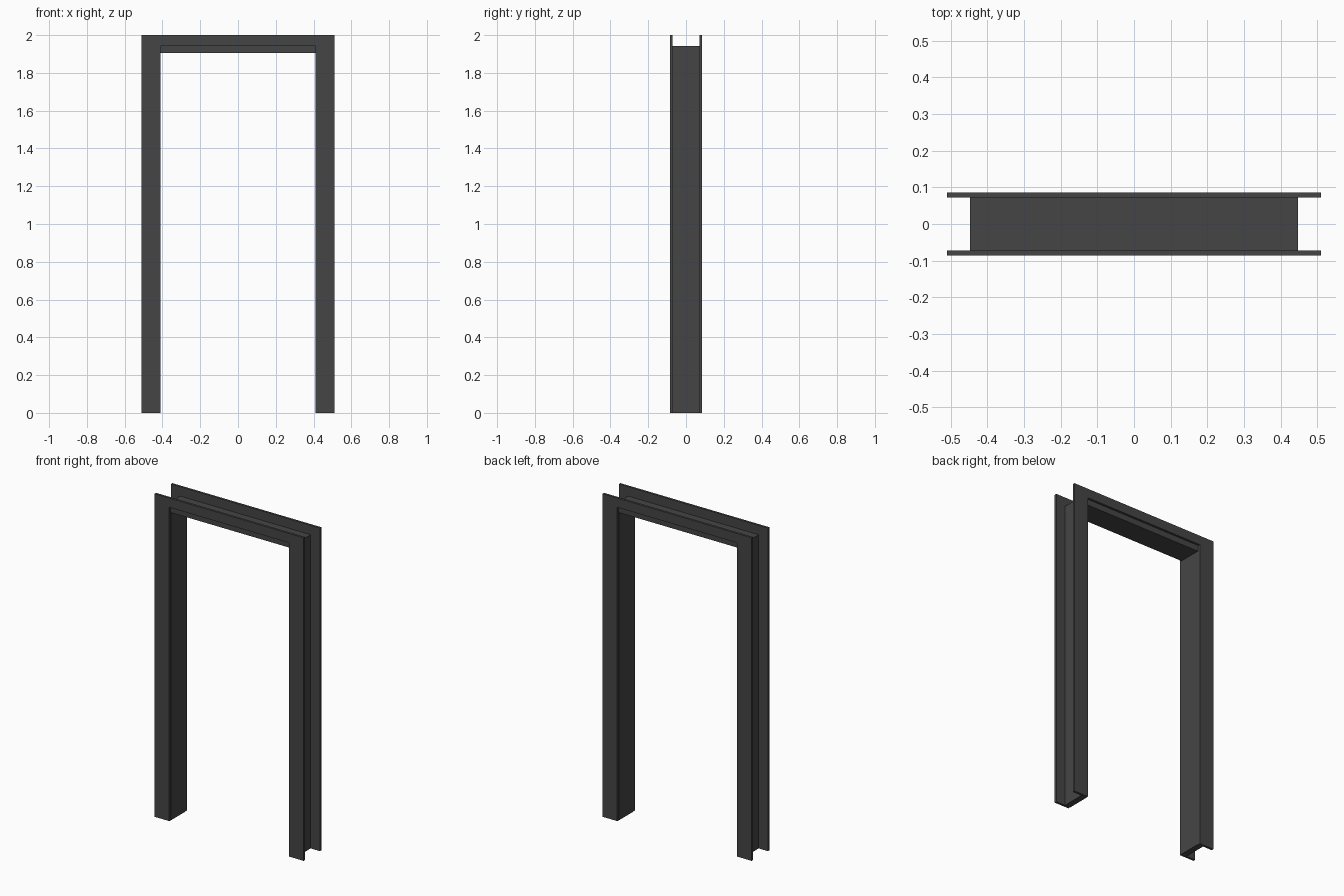
import bpy, bmesh

if "Cube" in bpy.data.objects:
    bpy.data.objects.remove(bpy.data.objects["Cube"])

DARK = bpy.data.materials.new("dark_paint")
DARK.diffuse_color = (0.06, 0.06, 0.06, 1)
DARK.use_nodes = True
DARK.node_tree.nodes["Principled BSDF"].inputs["Base Color"].default_value = DARK.diffuse_color


def prism(name, outline, y0, y1):
    """Extrude an x-z outline along y."""
    bm = bmesh.new()
    face = bm.faces.new([bm.verts.new((x, y0, z)) for x, z in outline])
    ext = bmesh.ops.extrude_face_region(bm, geom=[face])
    verts = [v for v in ext["geom"] if isinstance(v, bmesh.types.BMVert)]
    bmesh.ops.translate(bm, verts=verts, vec=(0, y1 - y0, 0))
    bmesh.ops.recalc_face_normals(bm, faces=bm.faces)
    mesh = bpy.data.meshes.new(name)
    bm.to_mesh(mesh)
    bm.free()
    mesh.materials.append(DARK)
    obj = bpy.data.objects.new(name, mesh)
    bpy.context.collection.objects.link(obj)
    return obj


def arch(outer_x, outer_z, inner_x, inner_z):
    """Door-shaped U outline, open at the floor."""
    return [(-outer_x, 0), (-outer_x, outer_z), (outer_x, outer_z), (outer_x, 0),
            (inner_x, 0), (inner_x, inner_z), (-inner_x, inner_z), (-inner_x, 0)]


# Lining between the two wall faces
prism("jamb_lining", arch(0.447, 1.942, 0.409, 1.905), -0.072, 0.072)

# Flat trim on the front and back
casing = arch(0.51, 2.0, 0.411, 1.942)
prism("front_casing", casing, -0.086, -0.072)
prism("back_casing", casing, 0.072, 0.086)
